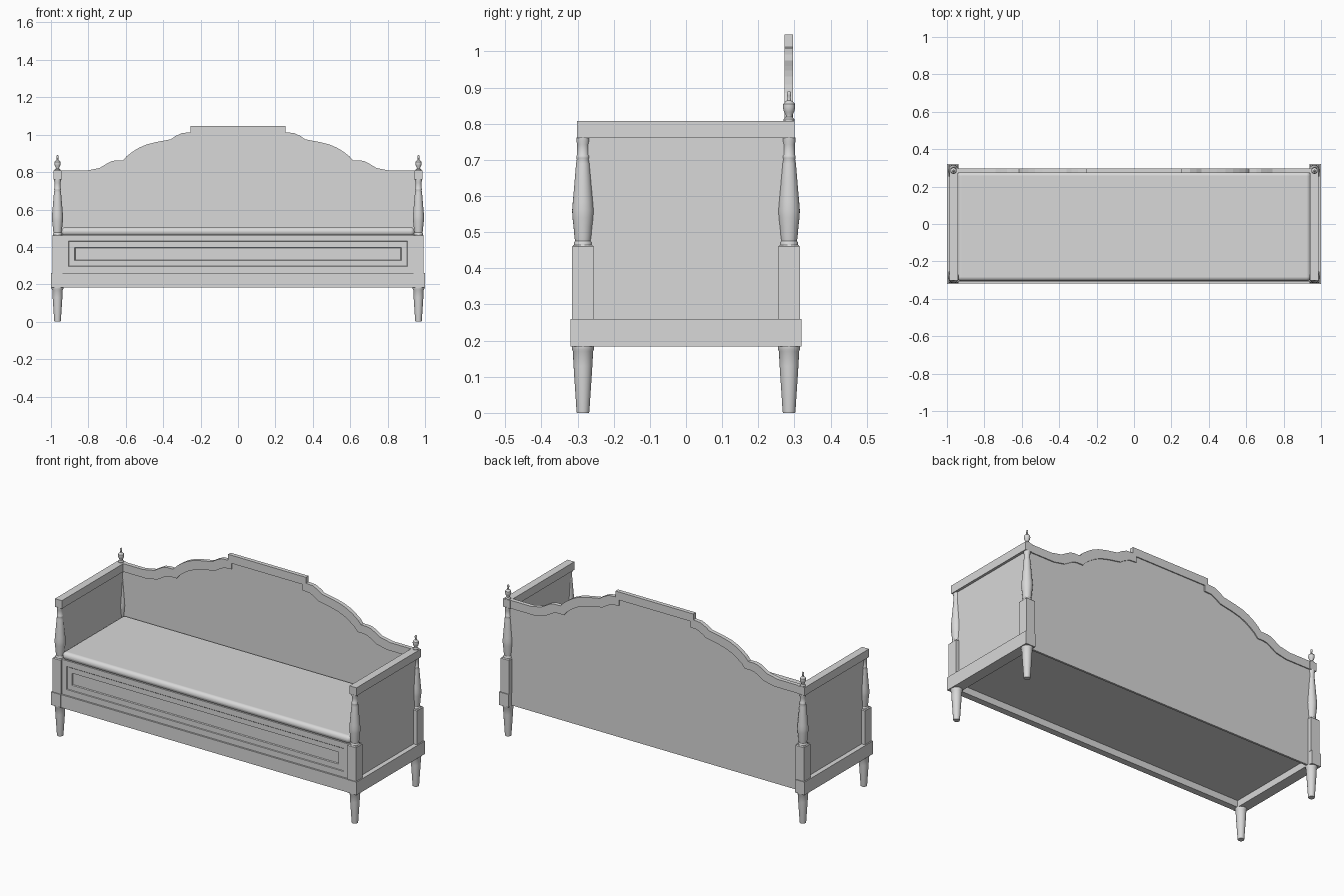
import bpy, bmesh, math
from mathutils import Matrix, Vector

if "Cube" in bpy.data.objects:
    bpy.data.objects.remove(bpy.data.objects["Cube"])

grey = bpy.data.materials.new("painted grey")
grey.diffuse_color = (0.69, 0.69, 0.69, 1)
grey.use_nodes = True
grey.node_tree.nodes["Principled BSDF"].inputs["Base Color"].default_value = grey.diffuse_color


def finish(name, bm, smooth=False):
    bmesh.ops.recalc_face_normals(bm, faces=bm.faces)
    me = bpy.data.meshes.new(name)
    bm.to_mesh(me)
    bm.free()
    me.materials.append(grey)
    ob = bpy.data.objects.new(name, me)
    bpy.context.collection.objects.link(ob)
    if smooth:
        bpy.ops.object.select_all(action='DESELECT')
        ob.select_set(True)
        bpy.context.view_layer.objects.active = ob
        bpy.ops.object.shade_smooth_by_angle(angle=math.radians(35))
    return ob


def box_bm(x, y, z):
    bm = bmesh.new()
    size = Vector((x[1] - x[0], y[1] - y[0], z[1] - z[0]))
    mid = Vector((sum(x) / 2, sum(y) / 2, sum(z) / 2))
    bmesh.ops.create_cube(bm, size=1, matrix=Matrix.Translation(mid) @ Matrix.Diagonal(size.to_4d()))
    return bm


def box(name, x, y, z):
    return finish(name, box_bm(x, y, z))


def lathe(name, profile, x, y, n=24):
    """Turned part from (radius, z) pairs."""
    bm = bmesh.new()
    rings = [[bm.verts.new((x + r * math.cos(2 * math.pi * i / n), y + r * math.sin(2 * math.pi * i / n), z))
              for i in range(n)] for r, z in profile]
    for a, b in zip(rings, rings[1:]):
        for i in range(n):
            bm.faces.new((a[i], a[(i + 1) % n], b[(i + 1) % n], b[i]))
    bm.faces.new(rings[0])
    bm.faces.new(rings[-1])
    return finish(name, bm, True)


def prism(name, outline, y0, y1):
    """Outline in x, z extruded along y."""
    bm = bmesh.new()
    face = bm.faces.new([bm.verts.new((x, y0, z)) for x, z in outline])
    ext = bmesh.ops.extrude_face_region(bm, geom=[face])
    bmesh.ops.translate(bm, vec=(0, y1 - y0, 0), verts=[v for v in ext['geom'] if isinstance(v, bmesh.types.BMVert)])
    return finish(name, bm)


LEG = [(.017, 0), (.018, .008), (.026, .13), (.028, .17), (.031, .176), (.031, .184)]
POST = [(.025, .462), (.025, .471), (.022, .476), (.024, .49), (.026, .515), (.029, .54), (.030, .56),
        (.028, .585), (.024, .63), (.019, .69), (.017, .702), (.018, .705), (.018, .711), (.016, .714),
        (.016, .742), (.018, .752), (.018, .762)]
FINIAL = [(.015, .806), (.015, .813), (.009, .819), (.009, .824), (.014, .832), (.017, .845), (.016, .855),
          (.010, .861), (.006, .864), (.004, .873), (.006, .878), (.006, .885), (.004, .889), (.001, .891)]

for sx, side in ((-1, "left"), (1, "right")):
    def span(a, b):
        return tuple(sorted((sx * a, sx * b)))
    for sy, end in ((-1, "front"), (1, "back")):
        tag = f"{end}_{side}"
        lathe("leg_" + tag, LEG, sx * .965, sy * .285)
        lathe("post_" + tag, POST, sx * .965, sy * .285)
        # square post block with a small shoulder on top
        bm = box_bm(span(.937, .993), tuple(sorted((sy * .255, sy * .315))), (.26, .46))
        bm.normal_update()
        top = [f for f in bm.faces if f.normal.z > .5]
        bmesh.ops.inset_individual(bm, faces=top, thickness=.004, depth=.005, use_even_offset=True)
        finish("post_block_" + tag, bm)
    lathe("finial_" + side, FINIAL, sx * .965, .285)
    # side rail, arm panel and arm cap
    box("side_rail_" + side, span(.938, 1), (-.32, .32), (.183, .26))
    box("arm_panel_" + side, span(.950, .972), (-.285, .285), (.255, .765))
    box("arm_cap_" + side, span(.942, .987), (-.302, .30), (.76, .808))

# front rail and bed base
box("front_rail", (-.94, .94), (-.318, -.28), (.183, .26))
box("bed_base", (-.94, .94), (-.29, .28), (.222, .228))

# front apron with stepped panel mouldings
bm = box_bm((-.94, .94), (-.308, -.28), (.26, .465))
bm.normal_update()
front = [f for f in bm.faces if f.normal.y < -.5]
for thick, depth in ((.034, 0), (.003, -.003), (.030, 0), (.003, -.006)):
    bmesh.ops.inset_individual(bm, faces=front, thickness=thick, depth=depth, use_even_offset=True)
finish("front_apron", bm)

# mattress
seat = finish("mattress", box_bm((-.945, .945), (-.305, .28), (.458, .505)))
bev = seat.modifiers.new("soft edges", 'BEVEL')
bev.width, bev.segments = .023, 6
for p in seat.data.polygons:
    p.use_smooth = True
seat.modifiers.new("normals", 'WEIGHTED_NORMAL')

# shaped backrest with a raised moulding along its top
half = [(-.96, .808), (-.81, .808), (-.775, .815), (-.74, .822), (-.71, .84), (-.68, .857), (-.655, .862),
        (-.615, .862), (-.595, .885), (-.565, .908), (-.53, .93), (-.49, .947), (-.44, .96), (-.36, .975),
        (-.335, .992), (-.30, 1.009), (-.255, 1.012), (-.255, 1.047)]
inner = [(x if i == 0 else x + .022, z - .048) for i, (x, z) in enumerate(half)]


def full(pts):
    return pts + [(-x, z) for x, z in reversed(pts)]


prism("back_panel", [(-.94, .185)] + full(inner) + [(.94, .185)], .278, .290)
prism("back_moulding", full(half) + full(inner)[::-1], .272, .296)
